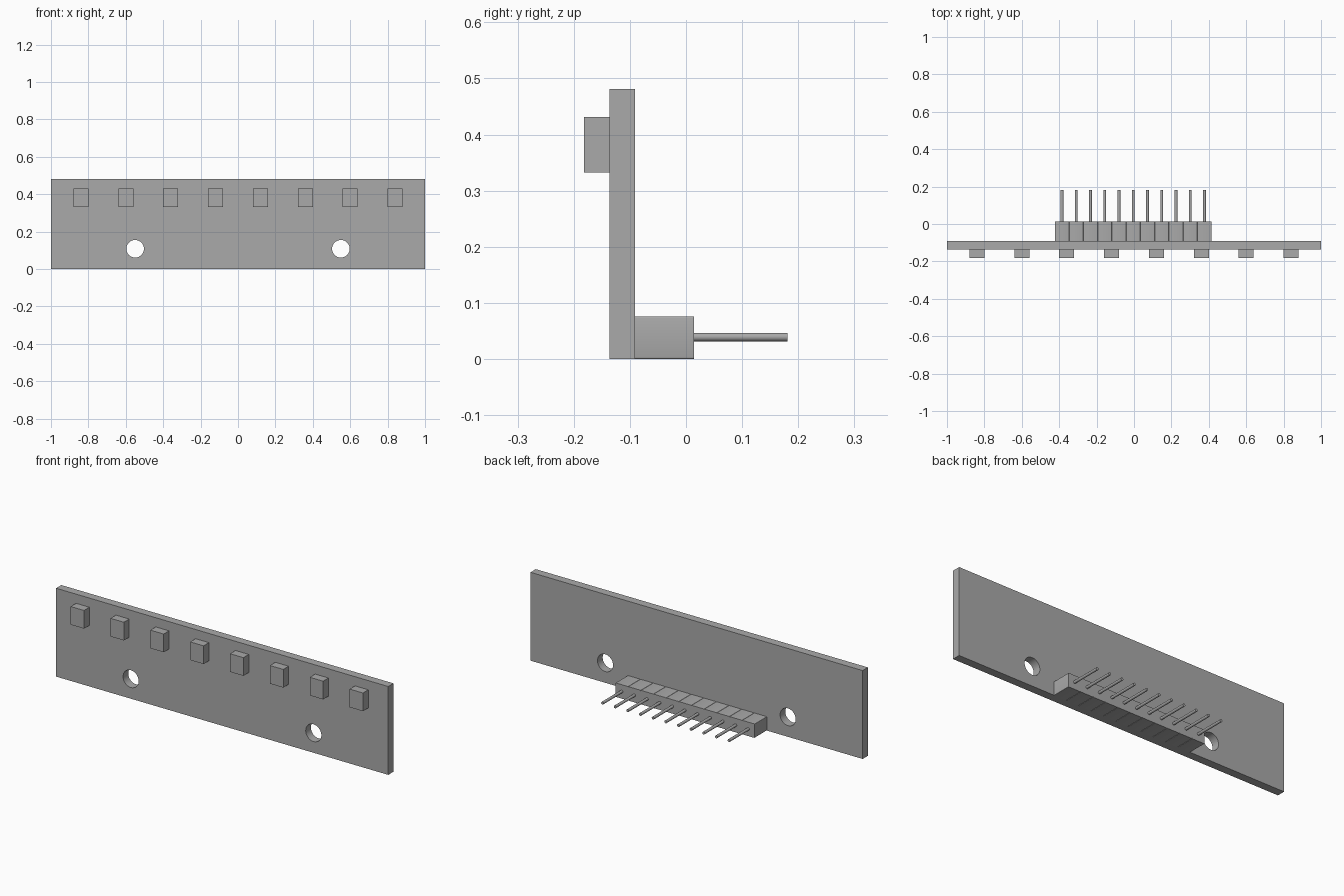
import bpy
import math

cube = bpy.data.objects.get("Cube")
if cube:
    bpy.data.objects.remove(cube, do_unlink=True)

grey = bpy.data.materials.new("plain_grey")
grey.use_nodes = True
grey.diffuse_color = (0.4, 0.4, 0.4, 1)
grey.node_tree.nodes["Principled BSDF"].inputs["Base Color"].default_value = grey.diffuse_color


def box(name, x, y, z):
    """Box spanning the given (low, high) ranges."""
    spans = (x, y, z)
    bpy.ops.mesh.primitive_cube_add(size=1, location=[(a + b) / 2 for a, b in spans])
    ob = bpy.context.object
    ob.name = name
    ob.scale = [b - a for a, b in spans]
    bpy.ops.object.transform_apply(location=False, rotation=False, scale=True)
    ob.data.materials.append(grey)
    return ob


def rod(name, x, z, radius, y0, y1, sides):
    """Cylinder running along y."""
    bpy.ops.mesh.primitive_cylinder_add(
        vertices=sides, radius=radius, depth=y1 - y0,
        location=(x, (y0 + y1) / 2, z), rotation=(math.pi / 2, 0, 0))
    ob = bpy.context.object
    ob.name = name
    ob.data.materials.append(grey)
    return ob


def smooth(ob):
    bpy.ops.object.select_all(action='DESELECT')
    ob.select_set(True)
    bpy.context.view_layer.objects.active = ob
    bpy.ops.object.shade_smooth_by_angle(angle=math.radians(35))


FRONT, BACK = -0.136, -0.091
HEADER_END, PIN_END = 0.014, 0.181

# Circuit board with two mounting holes
board = box("board", (-1, 1), (FRONT, BACK), (0, 0.481))
for x in (-0.55, 0.55):
    cutter = rod("hole_cutter", x, 0.108, 0.047, FRONT - 0.1, BACK + 0.1, 48)
    cutter.hide_render = True
    mod = board.modifiers.new("hole", 'BOOLEAN')
    mod.operation = 'DIFFERENCE'
    mod.solver = 'EXACT'
    mod.object = cutter
    bpy.context.view_layer.objects.active = board
    bpy.ops.object.modifier_apply(modifier=mod.name)
    bpy.data.objects.remove(cutter, do_unlink=True)
smooth(board)

# Row of sensors on the front
for i in range(8):
    x = -0.84 + 0.24 * i
    box(f"sensor_{i + 1}", (x - 0.04, x + 0.04), (-0.182, FRONT), (0.332, 0.431))

# Pin header on the back: softened blocks, each with a round pin
PITCH = 0.0762
for i in range(11):
    x = -0.004 + (i - 5) * PITCH
    block = box(f"header_block_{i + 1}", (x - PITCH / 2, x + PITCH / 2),
                (BACK, HEADER_END), (0, 0.076))
    weights = block.data.attributes.new("bevel_weight_edge", 'FLOAT', 'EDGE')
    for edge in block.data.edges:
        a, b = (block.data.vertices[v].co for v in edge.vertices)
        weights.data[edge.index].value = float(abs(a.y - b.y) > 0.01)
    bevel = block.modifiers.new("soft_edges", 'BEVEL')
    bevel.limit_method = 'WEIGHT'
    bevel.width = 0.003
    bevel.segments = 3
    bpy.ops.object.modifier_apply(modifier=bevel.name)
    smooth(block)
    smooth(rod(f"pin_{i + 1}", x, 0.039, 0.0075, HEADER_END - 0.01, PIN_END, 20))
